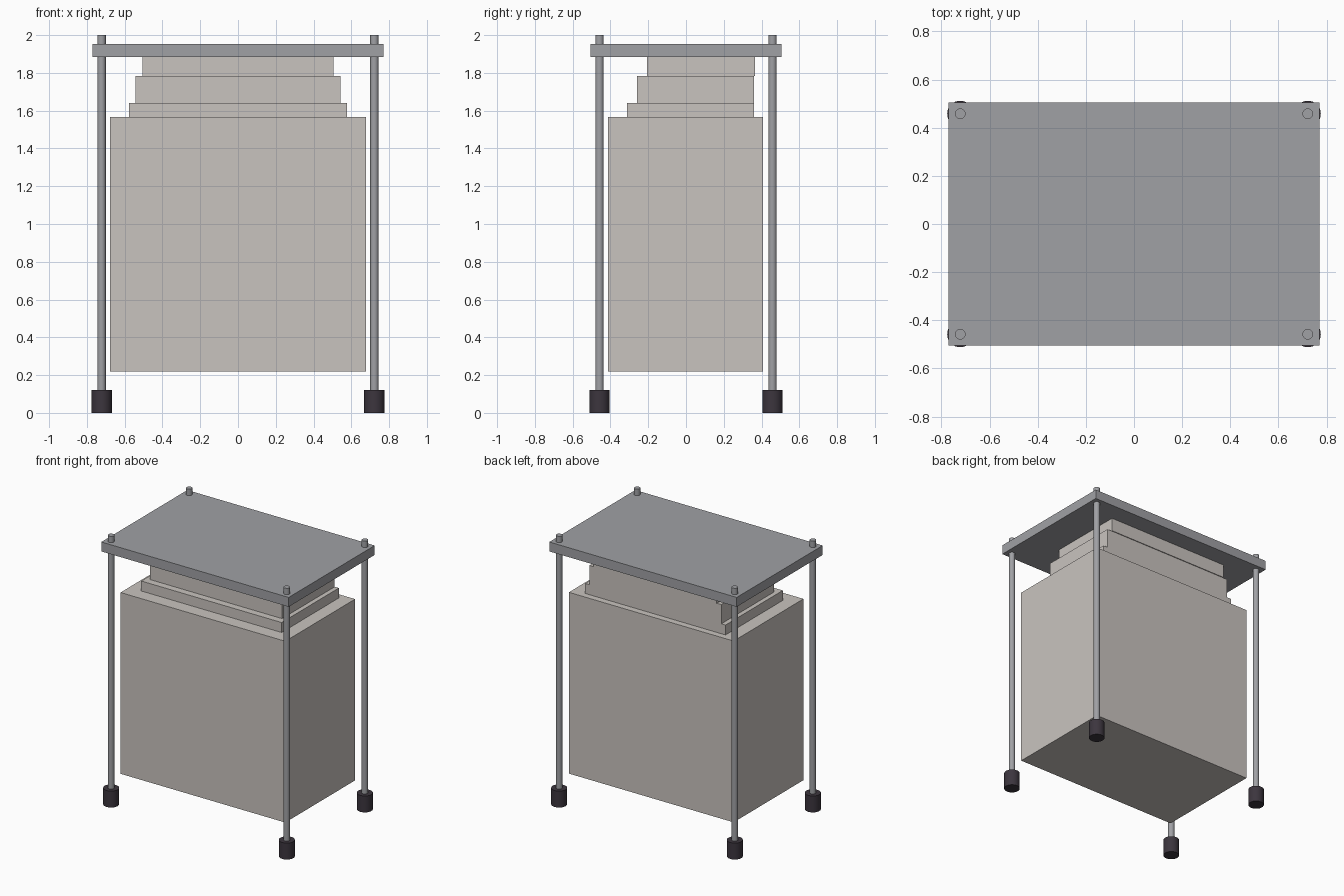
import bpy
import math

if "Cube" in bpy.data.objects:
    bpy.data.objects.remove(bpy.data.objects["Cube"])


def material(name, rgb):
    m = bpy.data.materials.new(name)
    m.diffuse_color = (*rgb, 1)
    m.use_nodes = True
    m.node_tree.nodes["Principled BSDF"].inputs["Base Color"].default_value = m.diffuse_color
    return m


GREY = material("grey metal", (0.352, 0.356, 0.376))
STONE = material("warm stone", (0.584, 0.552, 0.521))
DARK = material("dark rubber", (0.045, 0.036, 0.048))


def box(name, x, y, z, mat):
    """Box from (min, max) ranges on each axis."""
    centre = [(a + b) / 2 for a, b in (x, y, z)]
    bpy.ops.mesh.primitive_cube_add(size=1, location=centre)
    ob = bpy.context.object
    ob.name = name
    ob.scale = [b - a for a, b in (x, y, z)]
    bpy.ops.object.transform_apply(location=False, rotation=False, scale=True)
    ob.data.materials.append(mat)


def cylinder(name, x, y, z0, z1, r, mat):
    bpy.ops.mesh.primitive_cylinder_add(
        vertices=32, radius=r, depth=z1 - z0, location=(x, y, (z0 + z1) / 2))
    ob = bpy.context.object
    ob.name = name
    ob.data.materials.append(mat)
    bpy.ops.object.shade_smooth_by_angle(angle=math.radians(40))


# Main body and the stepped tiers on it: half width, y range, z range
box("body", (-0.677, 0.677), (-0.412, 0.408), (0.22, 1.567), STONE)
tiers = [
    ("lower_tier", 0.577, (-0.312, 0.360), (1.567, 1.641)),
    ("middle_tier", 0.543, (-0.259, 0.360), (1.641, 1.784)),
    ("upper_tier", 0.506, (-0.206, 0.366), (1.784, 1.885)),
]
for name, hw, y, z in tiers:
    box(name, (-hw, hw), y, z, STONE)

# Roof plate
box("roof_plate", (-0.77, 0.77), (-0.505, 0.505), (1.883, 1.953), GREY)

# Four corner posts with feet
for sx, side in ((-1, "left"), (1, "right")):
    for sy, end in ((-1, "front"), (1, "back")):
        x, y = sx * 0.722, sy * 0.458
        cylinder(f"{end}_{side}_post", x, y, 0.10, 2.0, 0.022, GREY)
        cylinder(f"{end}_{side}_foot", x, y, 0.0, 0.122, 0.054, DARK)
